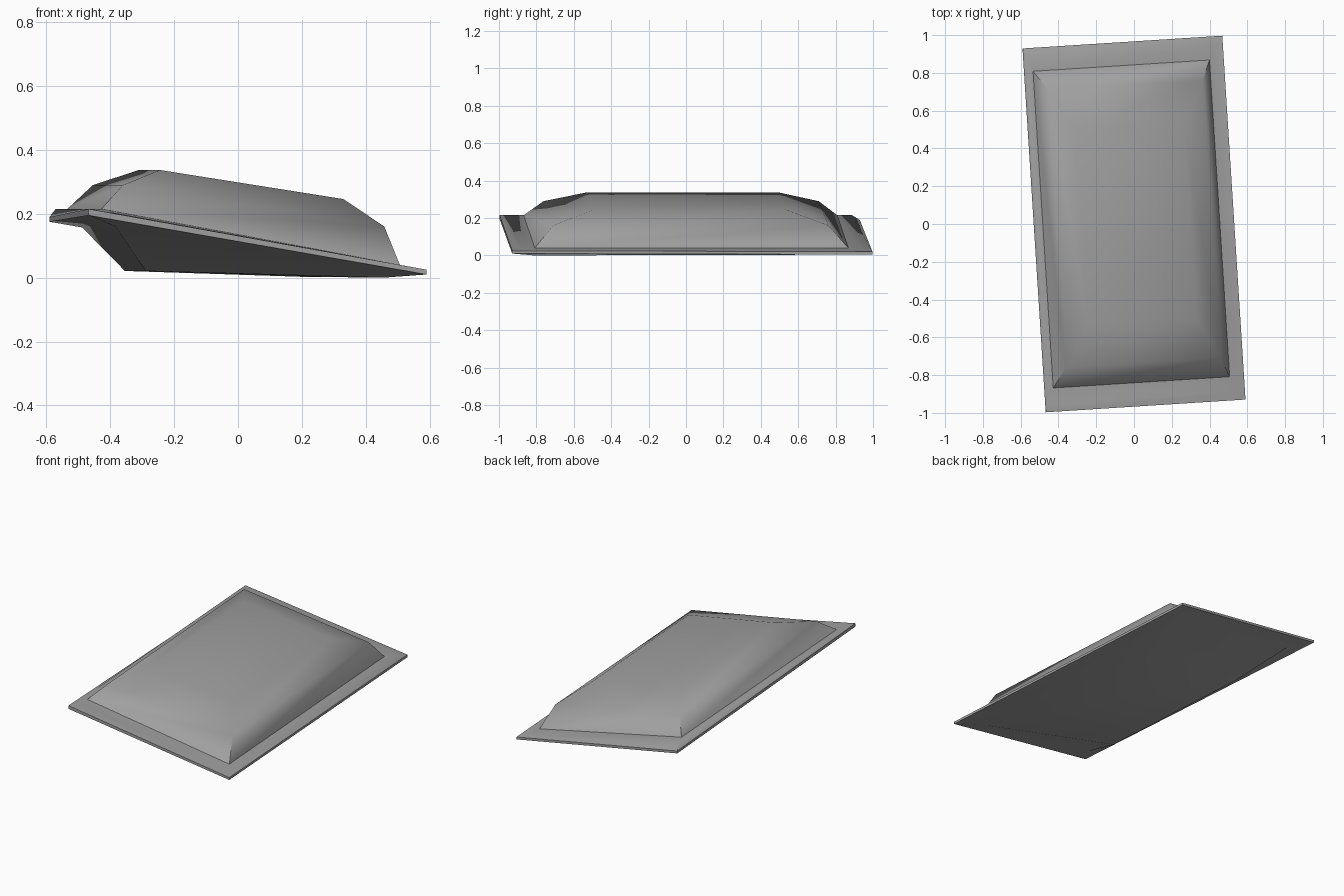
import bpy
import bmesh
import math
from mathutils import Vector

cube = bpy.data.objects.get("Cube")
if cube:
    bpy.data.objects.remove(cube, do_unlink=True)

YAW = math.radians(3.65)

grey = bpy.data.materials.new("mid_grey")
grey.use_nodes = True
colour = (0.35, 0.35, 0.35, 1.0)
grey.diffuse_color = colour
grey.node_tree.nodes["Principled BSDF"].inputs["Base Color"].default_value = colour


def ring(centre_x, half_w, half_l, left_z, right_z, back_left_z=None, back_right_z=None):
    """Four corners of a tilted, slightly turned rectangle, counter-clockwise."""
    heights = [
        left_z,
        right_z,
        right_z if back_right_z is None else back_right_z,
        left_z if back_left_z is None else back_left_z,
    ]
    c, s = math.cos(YAW), math.sin(YAW)
    corners = []
    for (sx, sy), z in zip(((-1, -1), (1, -1), (1, 1), (-1, 1)), heights):
        x, y = sx * half_w, sy * half_l
        corners.append(Vector((centre_x + x * c - y * s, x * s + y * c, z)))
    return corners


def build(name, rings, cap_bottom=False, cap_top=False):
    """Skin a stack of rings into one object."""
    bm = bmesh.new()
    loops = [[bm.verts.new(p) for p in r] for r in rings]
    for low, high in zip(loops, loops[1:]):
        for i in range(4):
            j = (i + 1) % 4
            bm.faces.new((low[i], low[j], high[j], high[i]))
    if cap_bottom:
        bm.faces.new(reversed(loops[0]))
    if cap_top:
        bm.faces.new(loops[-1])
    mesh = bpy.data.meshes.new(name)
    bm.to_mesh(mesh)
    bm.free()
    mesh.materials.append(grey)
    obj = bpy.data.objects.new(name, mesh)
    bpy.context.collection.objects.link(obj)
    bpy.ops.object.select_all(action="DESELECT")
    obj.select_set(True)
    bpy.context.view_layer.objects.active = obj
    bpy.ops.object.shade_smooth_by_angle(angle=math.radians(40))
    return obj


# Shared outlines
belly_floor = ring(-0.034, 0.288, 0.513, 0.021, 0.002)
belly_rim = ring(-0.018, 0.42, 0.84, 0.16, 0.0, back_right_z=0.012)
edge_low = ring(0, 0.53, 0.965, 0.195, 0.01, 0.175, 0.005)
edge_high = ring(0, 0.53, 0.965, 0.215, 0.025, 0.19, 0.02)
dome_rim = ring(-0.014, 0.468, 0.84, 0.215, 0.04)
dome_mid = ring(0.002, 0.41, 0.737, 0.29, 0.16)
dome_top = ring(0.01, 0.288, 0.513, 0.337, 0.246)

# Flange bend, with the back left corner lifted to the rim height
flange_bend = [a.lerp(b, 0.35) for a, b in zip(edge_high, dome_rim)]
flange_bend[3].z = dome_rim[3].z

# Rimmed tray with its sunken belly
build("tray", [belly_floor, belly_rim, edge_low, edge_high, flange_bend, dome_rim],
      cap_bottom=True)

# Raised cover
build("cover", [dome_rim, dome_mid, dome_top], cap_top=True)
